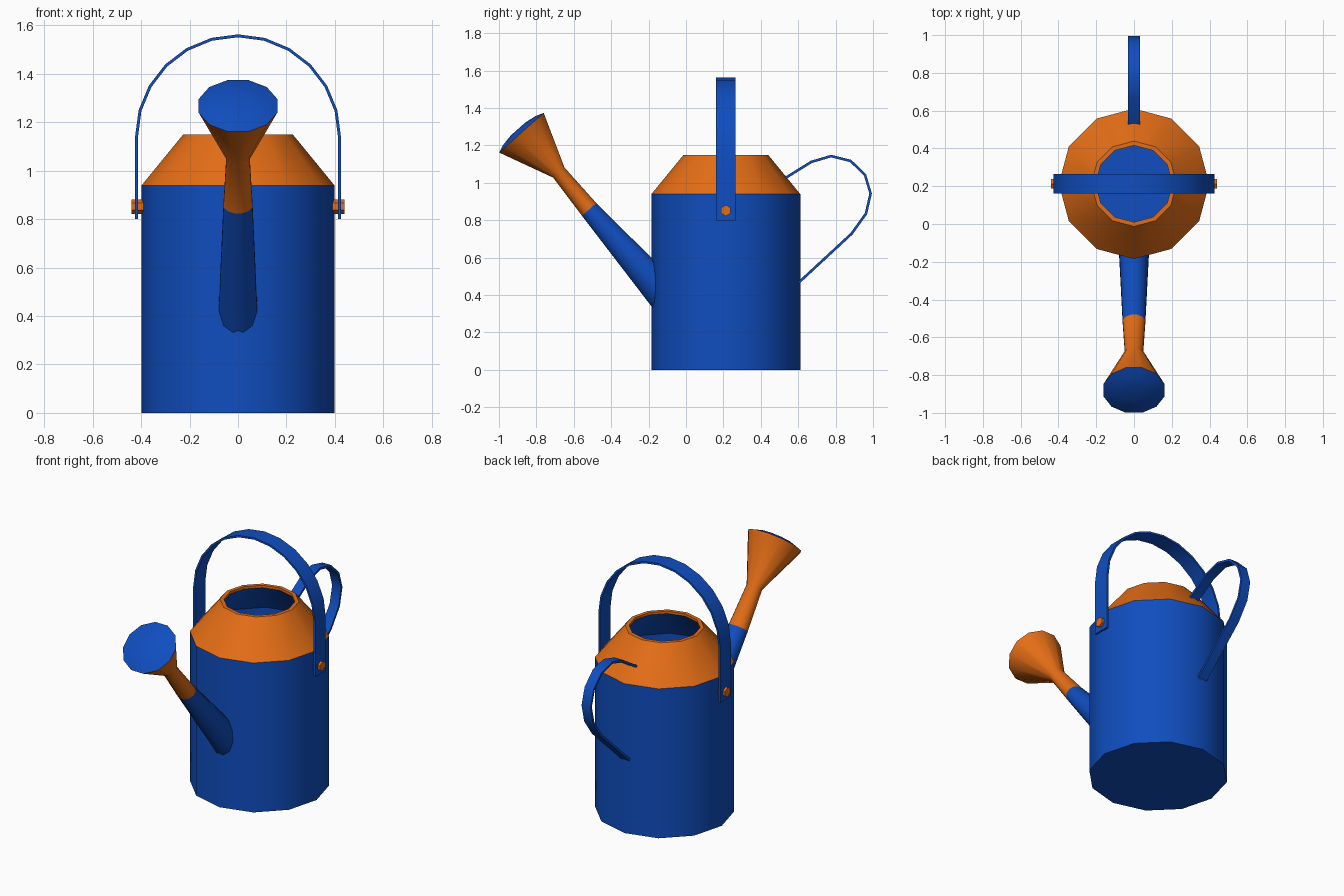
import bpy, bmesh, math
from mathutils import Vector

if "Cube" in bpy.data.objects:
    bpy.data.objects.remove(bpy.data.objects["Cube"])

CY = 0.213   # y of the can's axis


def material(name, rgb):
    m = bpy.data.materials.new(name)
    m.diffuse_color = (*rgb, 1)
    m.use_nodes = True
    m.node_tree.nodes["Principled BSDF"].inputs["Base Color"].default_value = m.diffuse_color
    return m


BLUE = material("blue", (0.005, 0.075, 0.52))
ORANGE = material("orange", (0.78, 0.155, 0.008))


def loft(name, rings, bands, mats):
    """Bridge rings of points into a closed solid; bands = material per band, then the two caps."""
    bm = bmesh.new()
    vs = [[bm.verts.new(p) for p in r] for r in rings]
    n = len(rings[0])
    for a, b, mi in zip(vs, vs[1:], bands):
        for i in range(n):
            j = (i + 1) % n
            bm.faces.new((a[i], a[j], b[j], b[i])).material_index = mi
    bm.faces.new(vs[0]).material_index = bands[-2]
    bm.faces.new(vs[-1]).material_index = bands[-1]
    bmesh.ops.recalc_face_normals(bm, faces=bm.faces)
    me = bpy.data.meshes.new(name)
    bm.to_mesh(me)
    bm.free()
    for m in mats:
        me.materials.append(m)
    for p in me.polygons:
        p.use_smooth = True
    me.set_sharp_from_angle(angle=math.radians(35))
    ob = bpy.data.objects.new(name, me)
    bpy.context.collection.objects.link(ob)
    return ob


def strap(name, path, side, half_width, thick):
    """Flat band following a planar path; side = width direction."""
    pts = [Vector(p) for p in path]
    rings = []
    for i, p in enumerate(pts):
        d1 = (pts[min(i + 1, len(pts) - 1)] - pts[max(i, 1) - 1]) if i in (0, len(pts) - 1) else None
        if d1 is None:
            d1 = (p - pts[i - 1]).normalized() + (pts[i + 1] - p).normalized()
        n = d1.normalized().cross(side) * thick / 2
        w = side * half_width
        rings.append([p + n + w, p + n - w, p - n - w, p - n + w])
    return loft(name, rings, [0] * (len(rings) + 1), [BLUE])


# Can: outer wall, orange shoulder and lip, blue inside
profile = [(0, .398), (.94, .398), (1.15, .226), (1.15, .203), (1.135, .203), (.93, .378), (.02, .378)]
can = [[(r * math.cos(math.tau * i / 12), CY + r * math.sin(math.tau * i / 12), z) for i in range(12)]
       for z, r in profile]
loft("can_body", can, [0, 1, 1, 1, 0, 0, 0, 0], [BLUE, ORANGE])

# Spout: rings square to a slanted axis, twelve sides with a flat on top
axis = Vector((0, -.665, .747))
up = Vector((0, .747, .665))


def ring(y, z, rx, ru, push=0):
    c = Vector((0, y, z)) + axis * push
    a = [math.tau * (i + .5) / 12 for i in range(12)]
    return [c + Vector((rx * math.cos(t), 0, 0)) + up * ru * math.sin(t) for t in a]


seam = ring(-.518, .858, .062, .053)
base = []
for p, q in zip(seam, ring(-.122, .408, .083, .095)):
    # run each edge on until it just enters the can wall
    t = (-.175 + .268 * abs(q.x) - p.y) / (q.y - p.y)
    base.append(p.lerp(q, t))
loft("spout_tube", [base, seam], [0, 0, 0], [BLUE])

neck = ring(-.68, 1.055, .05, .042)
rose = ring(-.88, 1.268, .168, .165)
loft("spout_rose", [seam, neck, rose], [0, 0, 0, 0], [ORANGE])
loft("rose_face", [rose, ring(-.88, 1.268, .12, .118, .017), ring(-.88, 1.268, .05, .05, .027)],
     [0, 0, 0, 0], [BLUE])

# Carrying handle over the top
arc = [(.419 * math.cos(math.pi * i / 12), CY, 1.14 + .417 * math.sin(math.pi * i / 12)) for i in range(13)]
strap("top_handle", [(.419, CY, .8)] + arc + [(-.419, CY, .8)], Vector((0, 1, 0)), .052, .012)

# Tipping handle at the back
back = [(.525, 1.022), (.67, 1.112), (.775, 1.143), (.88, 1.117), (.957, 1.043),
        (.987, .943), (.962, .835), (.885, .728), (.603, .467)]
strap("back_handle", [(0, y, z) for y, z in back], Vector((1, 0, 0)), .031, .014)

# Hexagonal bolts holding the top handle
for s, side in ((1, "right"), (-1, "left")):
    hexes = [[(s * x, CY + .03 * math.sin(math.tau * i / 6), .852 + .03 * math.cos(math.tau * i / 6))
              for i in range(6)] for x in (.385, .44)]
    loft("bolt_" + side, hexes, [0, 0, 0], [ORANGE])
